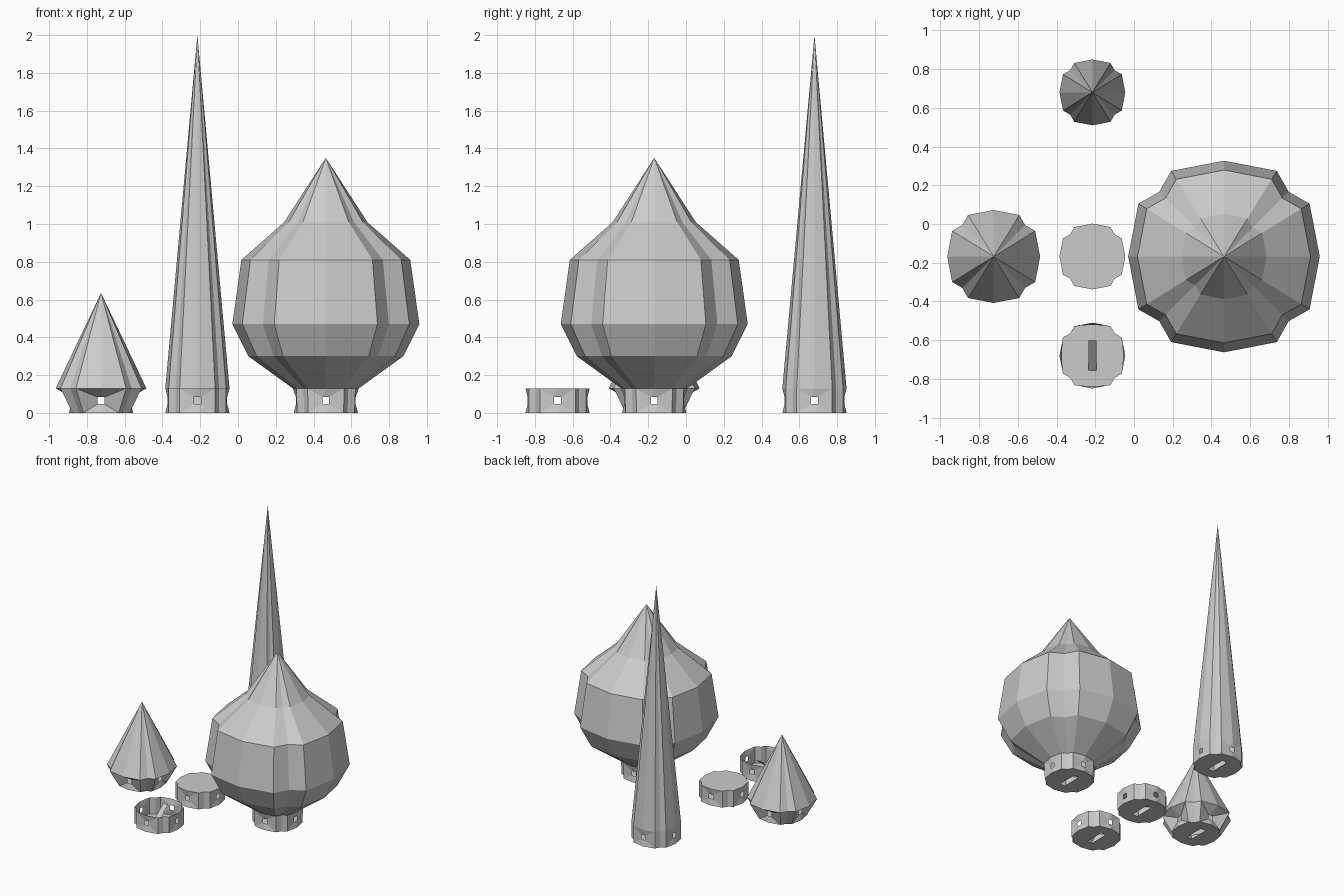
import bpy
import bmesh
from math import cos, sin, radians

if "Cube" in bpy.data.objects:
    bpy.data.objects.remove(bpy.data.objects["Cube"])

# One quadrant of the 16-point cross-section: (angle, radius factor)
QUAD = [(0, 1.0), (31.7, 1.05), (45, 0.955), (58.3, 1.05)]
SECTION = [(radians(a + 90 * q), f) for q in range(4) for a, f in QUAD]
N = len(SECTION)
RIM_Z = 0.13          # top of the socket
HOLE_R = 0.158        # distance of the peg holes from the axis
HOLE_H = 0.018        # half size of the peg holes
SLOT_X, SLOT_Y = 0.021, 0.078


def ring(bm, r, z):
    return [bm.verts.new((r * f * cos(a), r * f * sin(a), z)) for a, f in SECTION]


def band(bm, low, high):
    for i in range(N):
        j = (i + 1) % N
        bm.faces.new((low[i], low[j], high[j], high[i]))


def socket_wall(bm, low, high):
    """Wall with a square peg hole, drawn inward, on each of four sides."""
    for q in range(4):
        k = 4 * q
        a, b, c = k - 1, k, k + 1
        ang = radians(90 * q)
        ca, sa = cos(ang), sin(ang)

        def hole(t, z):
            return bm.verts.new((HOLE_R * ca - t * sa, HOLE_R * sa + t * ca, z))
        z0, z1 = 0.065 - HOLE_H, 0.065 + HOLE_H
        bl, br = hole(-HOLE_H, z0), hole(HOLE_H, z0)
        tr, tl = hole(HOLE_H, z1), hole(-HOLE_H, z1)
        for f in ((low[a], low[b], bl), (low[b], br, bl), (low[b], low[c], br),
                  (low[c], high[c], tr, br), (high[c], high[b], tr),
                  (high[b], tl, tr), (high[b], high[a], tl),
                  (high[a], low[a], bl, tl)):
            bm.faces.new(f)
        # Solid strips beside the notch
        for i in (k + 1, k + 2):
            j = (i + 1) % N
            bm.faces.new((low[i], low[j], high[j], high[i]))


def slotted_floor(bm, low, ramp):
    sw, se, ne, nw = [bm.verts.new((x, y, 0)) for x, y in
                      ((-SLOT_X, -SLOT_Y), (SLOT_X, -SLOT_Y),
                       (SLOT_X, SLOT_Y), (-SLOT_X, SLOT_Y))]
    right = low[12:] + low[:5]
    left = low[4:13]
    bm.faces.new((right + [ne, se])[::-1])
    bm.faces.new((left + [sw, nw])[::-1])
    bm.faces.new((low[4], ne, nw))
    bm.faces.new((low[12], sw, se))
    if ramp:   # tab bent up from the slot
        top = [bm.verts.new((x, SLOT_Y, RIM_Z - 0.005)) for x in (SLOT_X, -SLOT_X)]
        bm.faces.new([sw, se] + top)


def make_cap(name, x, y, profile, tip=None, lid=False, ramp=False):
    """profile: (radius, z) rings from the socket rim upward."""
    bm = bmesh.new()
    low = ring(bm, 0.17, 0)
    slotted_floor(bm, low, ramp)
    rings = [ring(bm, r, z) for r, z in profile]
    socket_wall(bm, low, rings[0])
    for a, b in zip(rings, rings[1:]):
        band(bm, a, b)
    if tip is not None:
        apex = bm.verts.new((0, 0, tip))
        for i in range(N):
            bm.faces.new((rings[-1][i], rings[-1][(i + 1) % N], apex))
    if lid:
        bm.faces.new(rings[-1])
    mesh = bpy.data.meshes.new(name)
    bm.to_mesh(mesh)
    bm.free()
    obj = bpy.data.objects.new(name, mesh)
    obj.location = (x, y, 0)
    bpy.context.collection.objects.link(obj)
    return obj


# The five roof pieces
make_cap("short_cone_roof", -0.725, -0.168, [(0.24, RIM_Z)], tip=0.635)
make_cap("tall_spire_roof", -0.215, 0.68, [(0.17, RIM_Z)], tip=2.0)
make_cap("onion_dome_roof", 0.465, -0.168,
         [(0.175, RIM_Z), (0.41, 0.30), (0.495, 0.47), (0.447, 0.81), (0.22, 1.01)],
         tip=1.35)
make_cap("flat_cap", -0.215, -0.168, [(0.17, RIM_Z)], lid=True)
make_cap("open_socket_with_ramp", -0.215, -0.68, [(0.17, RIM_Z)], ramp=True)
